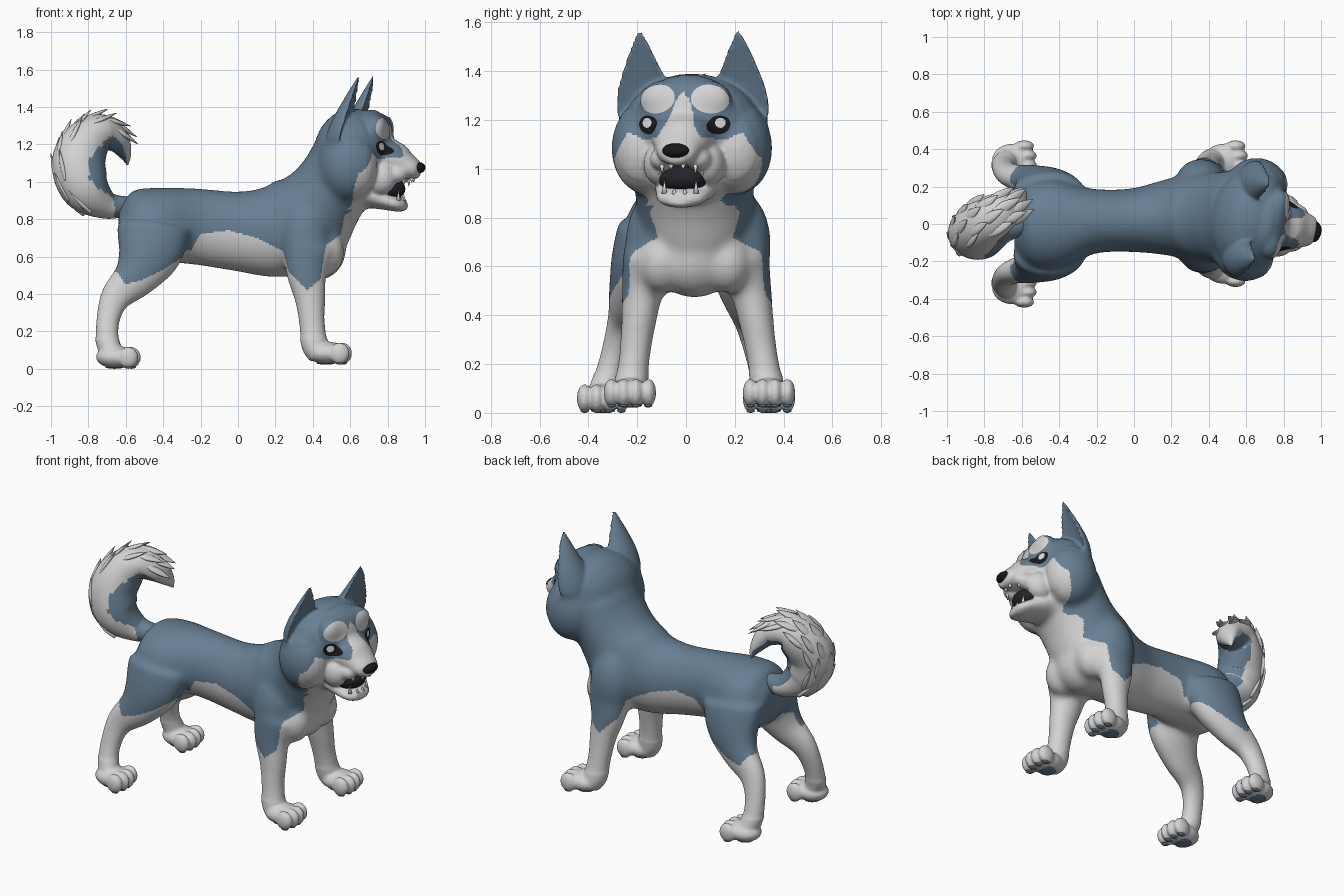
import bpy, bmesh, math
from mathutils import Vector, Matrix
from mathutils.bvhtree import BVHTree

if "Cube" in bpy.data.objects:
    bpy.data.objects.remove(bpy.data.objects["Cube"])


def material(name, rgb):
    m = bpy.data.materials.new(name)
    m.use_nodes = True
    m.diffuse_color = (*rgb, 1)
    m.node_tree.nodes["Principled BSDF"].inputs["Base Color"].default_value = (*rgb, 1)
    return m


WHITE = material("pale grey fur", (0.66, 0.65, 0.65))
BLUE = material("slate blue fur", (0.135, 0.21, 0.29))
DARK = material("dark mouth", (0.02, 0.016, 0.024))
BLACK = material("black", (0.01, 0.01, 0.012))
TOOTH = material("tooth white", (0.74, 0.73, 0.71))

# The head is modelled straight, then turned slightly to its right
HEAD = (Matrix.Translation((0.62, 0.025, 0)) @ Matrix.Rotation(math.radians(-11), 4, 'Z')
        @ Matrix.Translation((-0.62, 0, 0)))
UNTURN = HEAD.inverted()


def spline(stations, sub):
    """Catmull-Rom samples through tuples of position and two radii."""
    p = [stations[0]] + list(stations) + [stations[-1]]
    out = []
    for i in range(1, len(p) - 2):
        for k in range(sub):
            t = k / sub
            out.append([0.5 * (2 * b + (c - a) * t + (2 * a - 5 * b + 4 * c - d) * t * t
                               + (3 * b - a - 3 * c + d) * t ** 3)
                        for a, b, c, d in zip(p[i - 1], p[i], p[i + 1], p[i + 2])])
    return out + [list(stations[-1])]


def tube(bm, stations, seg=24, sub=4, dent=1.0):
    """Loft of ellipses: a station is x, y, z, half width, half depth."""
    pts = spline(stations, sub)
    rings = []
    for i, (x, y, z, a, b) in enumerate(pts):
        tan = (Vector(pts[min(i + 1, len(pts) - 1)][:3]) - Vector(pts[max(i - 1, 0)][:3])).normalized()
        side = (Vector((0, 1, 0)) - tan * tan.y).normalized()
        fwd = side.cross(tan)
        ring = []
        for k in range(seg):
            t = 2 * math.pi * k / seg
            c = math.cos(t) * (dent if math.cos(t) > 0 else 1)
            ring.append(bm.verts.new(Vector((x, y, z)) + side * a * math.sin(t) + fwd * b * c))
        rings.append(ring)
    for r, q in zip(rings, rings[1:]):
        for k in range(seg):
            j = (k + 1) % seg
            bm.faces.new((r[k], r[j], q[j], q[k]))
    bm.faces.new(rings[0][::-1])
    bm.faces.new(rings[-1])


def ball(bm, c, r):
    bmesh.ops.create_uvsphere(bm, u_segments=24, v_segments=16, radius=1,
                              matrix=Matrix.Translation(c) @ Matrix.Diagonal((*r, 1)))


def finish(name, bm, mats, matrix=None):
    if matrix:
        bm.transform(matrix)
    bmesh.ops.recalc_face_normals(bm, faces=bm.faces[:])
    me = bpy.data.meshes.new(name)
    bm.to_mesh(me)
    bm.free()
    for m in mats:
        me.materials.append(m)
    me.shade_smooth()
    ob = bpy.data.objects.new(name, me)
    bpy.context.collection.objects.link(ob)
    return ob


def curve(points, x):
    """Piecewise linear height."""
    if x <= points[0][0]:
        return points[0][1]
    for (a, u), (b, v) in zip(points, points[1:]):
        if x <= b:
            return u + (v - u) * (x - a) / (b - a)
    return points[-1][1]


# Head, hollow ears, muzzle and lower jaw
body = bmesh.new()
ball(body, (0.62, 0, 1.17), (0.21, 0.285, 0.22))
ball(body, (0.71, 0, 1.26), (0.115, 0.19, 0.125))
for s in (-1, 1):
    ball(body, (0.625, s * 0.195, 1.085), (0.16, 0.14, 0.19))
    ball(body, (0.76, s * 0.1, 1.285), (0.055, 0.095, 0.08))
    ball(body, (0.85, s * 0.075, 1.04), (0.075, 0.055, 0.05))
    ball(body, (0.78, s * 0.1, 1.02), (0.09, 0.07, 0.09))
    tube(body, [(0.6, s * 0.17, 1.12, 0.09, 0.1), (0.61, s * 0.19, 1.22, 0.125, 0.105),
                (0.635, s * 0.2, 1.32, 0.112, 0.09), (0.66, s * 0.205, 1.42, 0.073, 0.06),
                (0.68, s * 0.205, 1.5, 0.04, 0.035), (0.692, s * 0.205, 1.565, 0.01, 0.01)], seg=32, dent=-0.25)
tube(body, [(0.7, 0, 1.13, 0.17, 0.14), (0.82, 0, 1.12, 0.13, 0.11), (0.9, 0, 1.085, 0.1, 0.075),
            (0.96, 0, 1.06, 0.075, 0.05), (0.98, 0, 1.055, 0.04, 0.03)])
tube(body, [(0.66, 0, 0.96, 0.15, 0.1), (0.79, 0, 0.905, 0.12, 0.057),
            (0.87, 0, 0.877, 0.095, 0.038), (0.905, 0, 0.877, 0.05, 0.025)])
body.transform(HEAD)

# Torso and neck
tube(body, [(-0.64, 0, 0.76, 0.12, 0.1), (-0.56, 0, 0.76, 0.22, 0.19), (-0.42, 0, 0.77, 0.24, 0.2),
            (-0.22, 0.015, 0.76, 0.175, 0.205), (0, 0.02, 0.735, 0.172, 0.215),
            (0.2, 0.035, 0.735, 0.21, 0.25), (0.35, 0.04, 0.79, 0.235, 0.27),
            (0.46, 0.035, 0.91, 0.245, 0.22), (0.54, 0.03, 1.03, 0.26, 0.205), (0.58, 0.03, 1.14, 0.255, 0.19)])
ball(body, (0.42, 0.035, 0.64), (0.16, 0.17, 0.17))
for y in (-0.1, 0.17):
    ball(body, (0.46, y, 0.62), (0.11, 0.1, 0.13))

# Legs, paws and pads
FRONT = [(0.38, 0.66, 0.1, 0.14), (0.365, 0.52, 0.087, 0.112), (0.385, 0.38, 0.074, 0.086),
         (0.395, 0.25, 0.066, 0.072), (0.41, 0.13, 0.068, 0.072), (0.44, 0.07, 0.07, 0.06)]
HIND = [(-0.45, 0.76, 0.12, 0.2), (-0.475, 0.62, 0.112, 0.178), (-0.55, 0.49, 0.088, 0.122),
        (-0.65, 0.39, 0.066, 0.088), (-0.692, 0.28, 0.058, 0.068), (-0.7, 0.16, 0.058, 0.064),
        (-0.67, 0.07, 0.068, 0.06)]
pads = bmesh.new()
for path, top, foot, px, pz in ((FRONT, -0.16, -0.23, 0.49, 0.024), (FRONT, 0.24, 0.34, 0.49, 0.024),
                                (HIND, -0.16, -0.34, -0.64, 0.002), (HIND, 0.16, 0.34, -0.64, 0.002)):
    z0 = path[0][1]
    tube(body, [(x, top + (foot - top) * (z0 - z) / (z0 - 0.07), z, a, b) for x, z, a, b in path])
    ball(body, (px - 0.01, foot, pz + 0.06), (0.11, 0.09, 0.06))
    ball(pads, (px - 0.02, foot, pz + 0.007), (0.05, 0.05, 0.009))
    for k in (-1.5, -0.5, 0.5, 1.5):
        toe = px + 0.074 - 0.014 * abs(k)
        ball(body, (toe, foot + k * 0.051, pz + 0.058), (0.054, 0.031, 0.058))
        ball(pads, (toe + 0.003, foot + k * 0.05, pz + 0.007), (0.024, 0.017, 0.009))
ball(body, (0.36, 0.22, 0.69), (0.14, 0.13, 0.22))
ball(body, (0.36, -0.125, 0.69), (0.14, 0.125, 0.22))
finish("paw_pads", pads, [BLUE])

# Fuse the body into one smooth skin
skin = finish("body", body, [])
rm = skin.modifiers.new("Fuse", 'REMESH')
rm.mode = 'VOXEL'
rm.voxel_size = 0.009
sm = skin.modifiers.new("Soften", 'SMOOTH')
sm.factor, sm.iterations = 0.5, 4
fused = bpy.data.meshes.new_from_object(skin.evaluated_get(bpy.context.evaluated_depsgraph_get()))
skin.modifiers.clear()
skin.data = fused
fused.materials.clear()
fused.materials.append(WHITE)
fused.materials.append(BLUE)
bm = bmesh.new()
bm.from_mesh(fused)
soft = []
for v in bm.verts:
    p = UNTURN @ v.co
    trunk = 0.16 < p.z < 1.22 and p.x < 0.74
    if trunk or (p.z > 1.2 and p.x < 0.5) or (1.2 < p.z < 1.42 and p.x > 0.74):
        soft.append(v)
for _ in range(40):
    bmesh.ops.smooth_vert(bm, verts=soft, factor=0.5, use_axis_x=True, use_axis_y=True, use_axis_z=True)

# Pale fur lies below a line along the flank and below a mask line on the face
FLANK = [(-0.65, 0.52), (-0.6, 0.45), (-0.5, 0.48), (-0.4, 0.53), (-0.26, 0.62), (-0.2, 0.72),
         (-0.05, 0.74), (0.1, 0.7), (0.24, 0.63), (0.27, 0.52), (0.37, 0.42), (0.44, 0.48),
         (0.47, 0.66), (0.55, 0.72), (0.57, 0.82), (0.64, 0.87), (0.69, 1.0), (0.73, 1.12), (0.76, 1.5)]
MASK = [(0, 1.32), (0.03, 1.28), (0.06, 1.18), (0.09, 1.13), (0.17, 1.12), (0.24, 1.15), (0.3, 1.05)]
bm.normal_update()
for f in bm.faces:
    c, n = f.calc_center_median(), f.normal
    p = UNTURN @ c if c.z > 0.85 else c
    pale = c.z < min(curve(FLANK, p.x), curve(MASK, abs(p.y)))
    inner = c.z < 0.62 and n.y * (1 if c.y > 0.03 else -1) < -0.25
    under = c.z < 0.7 and (n.z < -0.65 or (c.x > 0.3 and abs(c.y - 0.035) < 0.13))
    f.material_index = 0 if pale or inner or under else 1
    f.smooth = True
bm.to_mesh(fused)
tree = BVHTree.FromBMesh(bm)
bm.free()


def patch(name, y, z, ry, rz, tilt, mat, lift):
    """Thin oval plate laid on the face."""
    bm = bmesh.new()
    rings = []
    for i in range(9):
        r = max(i / 8, 0.02)
        ring = []
        for k in range(36):
            t = 2 * math.pi * k / 36
            u, v = r * ry * math.cos(t), r * rz * math.sin(t)
            q = Vector((1.3, y + u * math.cos(tilt) - v * math.sin(tilt),
                        z + u * math.sin(tilt) + v * math.cos(tilt)))
            hit = tree.ray_cast(HEAD @ q, HEAD.to_3x3() @ Vector((-1, 0, 0)))
            ring.append(bm.verts.new(hit[0] + hit[1] * lift))
        rings.append(ring)
    bm.faces.new(rings[0])
    for a, b in zip(rings, rings[1:]):
        for k in range(36):
            j = (k + 1) % 36
            bm.faces.new((a[k], b[k], b[j], a[j]))
    finish(name, bm, [mat])


# Brow spots and eyes
for s, side in ((-1, "right"), (1, "left")):
    patch(side + "_brow_spot", s * 0.108, 1.285, 0.075, 0.058, s * -0.15, WHITE, 0.004)
    patch(side + "_eye", s * 0.145, 1.18, 0.044, 0.038, s * 0.3, BLACK, 0.004)
    patch(side + "_iris", s * 0.15, 1.188, 0.02, 0.02, 0, TOOTH, 0.007)

# Nose, mouth and teeth
bm = bmesh.new()
ball(bm, (0.972, 0, 1.075), (0.036, 0.056, 0.03))
finish("nose", bm, [BLACK], HEAD)
bm = bmesh.new()
ball(bm, (0.8, 0, 0.962), (0.098, 0.105, 0.066))
finish("mouth", bm, [DARK], HEAD)
bm = bmesh.new()
for x, y, z, size in ((0.905, 0.07, 1.0, -0.05), (0.94, 0.025, 1.008, -0.025), (0.86, 0.092, 0.99, -0.03),
                      (0.875, 0.066, 0.925, 0.05), (0.89, 0.022, 0.908, 0.025)):
    for s in (-1, 1):
        bmesh.ops.create_cone(bm, cap_ends=True, segments=10, radius1=0.012, radius2=0.001, depth=abs(size),
                              matrix=Matrix.Translation((x, s * y, z))
                              @ Matrix.Rotation(math.pi if size < 0 else 0, 4, 'X'))
finish("teeth", bm, [TOOTH], HEAD)

# Curled tail with low tufts along its outer side
TAIL = [(-0.58, 0, 0.87, 0.05, 0.05), (-0.7, -0.02, 0.875, 0.085, 0.075), (-0.81, -0.06, 0.96, 0.125, 0.13),
        (-0.852, -0.05, 1.09, 0.13, 0.143), (-0.815, 0, 1.2, 0.13, 0.13), (-0.735, 0.05, 1.262, 0.115, 0.1),
        (-0.65, 0.1, 1.225, 0.085, 0.07), (-0.605, 0.155, 1.15, 0.045, 0.035), (-0.59, 0.185, 1.09, 0.004, 0.004)]
bm = bmesh.new()
tube(bm, TAIL, seg=48, sub=12)
core = len(bm.faces)
path = spline(TAIL, 4)
for i in range(7, len(path) - 8, 2):
    here, ahead = Vector(path[i][:3]), Vector(path[i + 1][:3])
    tan = (ahead - here).normalized()
    side = (Vector((0, 1, 0)) - tan * tan.y).normalized()
    out = side.cross(tan) * -1
    for k in (-1, 0, 1):
        ang = k * 0.75 + (0.3 if i % 4 == 1 else -0.1)
        edge = out * math.cos(ang) * path[i][4] + side * math.sin(ang) * path[i][3]
        tube(bm, [(*(here + edge * u + tan * v), a, b) for u, v, a, b in
                  ((0.82, -0.06, 0.02, 0.012), (0.9, 0.0, 0.03, 0.015),
                   (0.96, 0.06, 0.02, 0.009), (1.0, 0.11, 0.001, 0.001))], seg=12)
bmesh.ops.recalc_face_normals(bm, faces=bm.faces[:])
for i, f in enumerate(bm.faces):
    c = f.calc_center_median()
    inward = Vector((-0.66 - c.x, 0, 1.08 - c.z)).normalized()
    blue = f.normal.dot(inward) > 0.3 or (c.x > -0.66 and c.z < 0.95)
    f.material_index = 1 if blue and i < core else 0
finish("tail", bm, [WHITE, BLUE])
